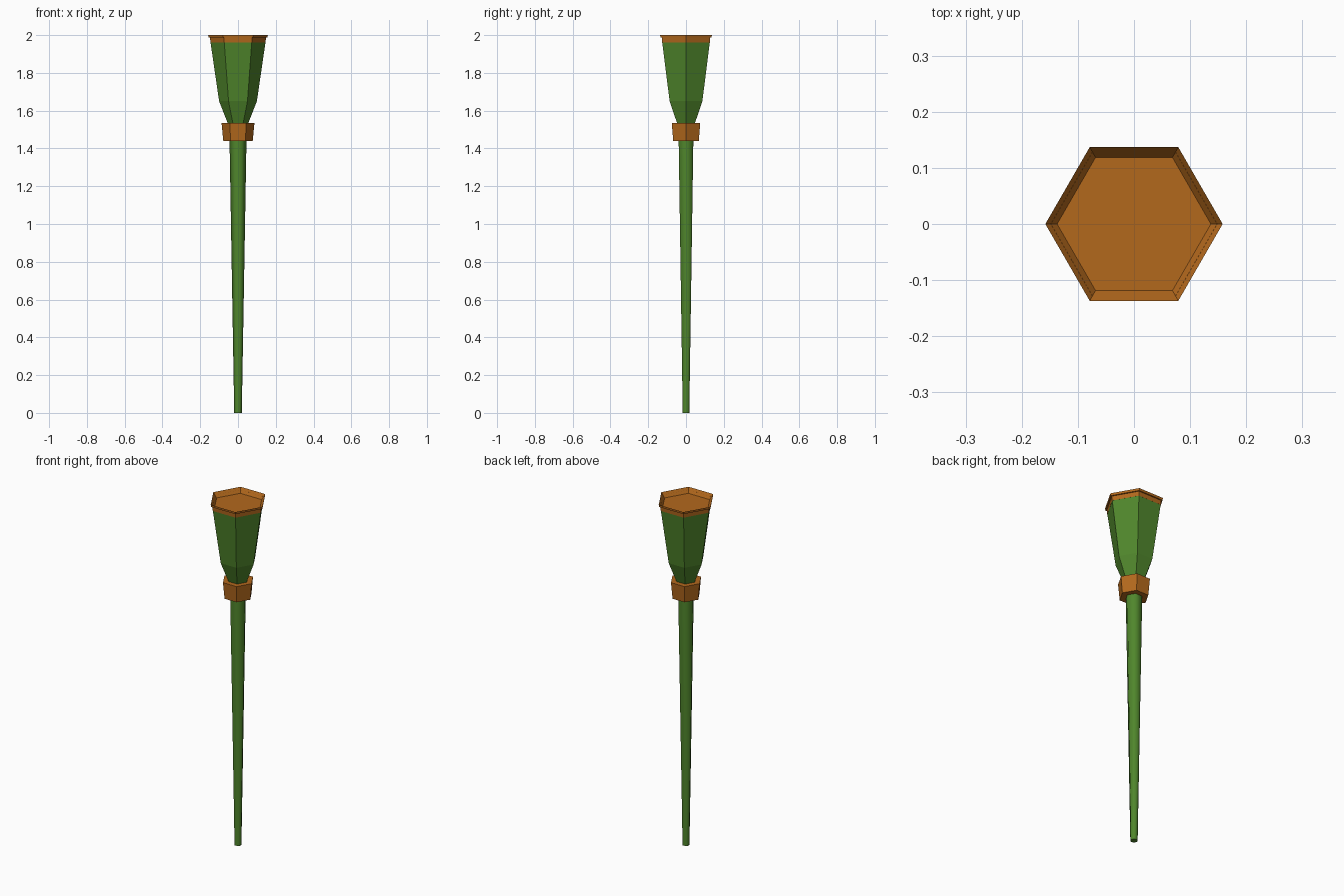
import bpy, bmesh
from math import cos, sin, pi

if "Cube" in bpy.data.objects:
    bpy.data.objects.remove(bpy.data.objects["Cube"])


def material(name, rgb):
    m = bpy.data.materials.new(name)
    m.diffuse_color = (*rgb, 1)
    m.use_nodes = True
    m.node_tree.nodes["Principled BSDF"].inputs["Base Color"].default_value = m.diffuse_color
    return m


green = material("green", (0.08, 0.24, 0.025))
orange = material("orange", (0.45, 0.14, 0.012))


def hex_loft(name, profile, mat, smooth=False):
    """Six-sided solid from (radius, z) rings, capped at both ends."""
    bm = bmesh.new()
    rings = [[bm.verts.new((r * cos(i * pi / 3), r * sin(i * pi / 3), z))
              for i in range(6)] for r, z in profile]
    for a, b in zip(rings, rings[1:]):
        for i in range(6):
            j = (i + 1) % 6
            f = bm.faces.new((a[i], a[j], b[j], b[i]))
            f.smooth = smooth
    bm.faces.new(rings[0][::-1])
    bm.faces.new(rings[-1])
    bmesh.ops.recalc_face_normals(bm, faces=bm.faces)
    me = bpy.data.meshes.new(name)
    bm.to_mesh(me)
    bm.free()
    me.materials.append(mat)
    ob = bpy.data.objects.new(name, me)
    bpy.context.collection.objects.link(ob)
    return ob


# Long tapered handle
hex_loft("handle", [(0.02, 0), (0.045, 1.45)], green, smooth=True)
# Collar below the head
hex_loft("collar", [(0.078, 1.44), (0.087, 1.535)], orange)
# Flared head
hex_loft("head", [(0.053, 1.53), (0.1, 1.65), (0.146, 1.965)], green)
# Shallow dished rim: outer lip, then sloping wall down to the floor
hex_loft("rim", [(0.146, 1.962), (0.148, 1.987), (0.156, 1.987), (0.158, 2.0),
                 (0.137, 1.972)], orange)
